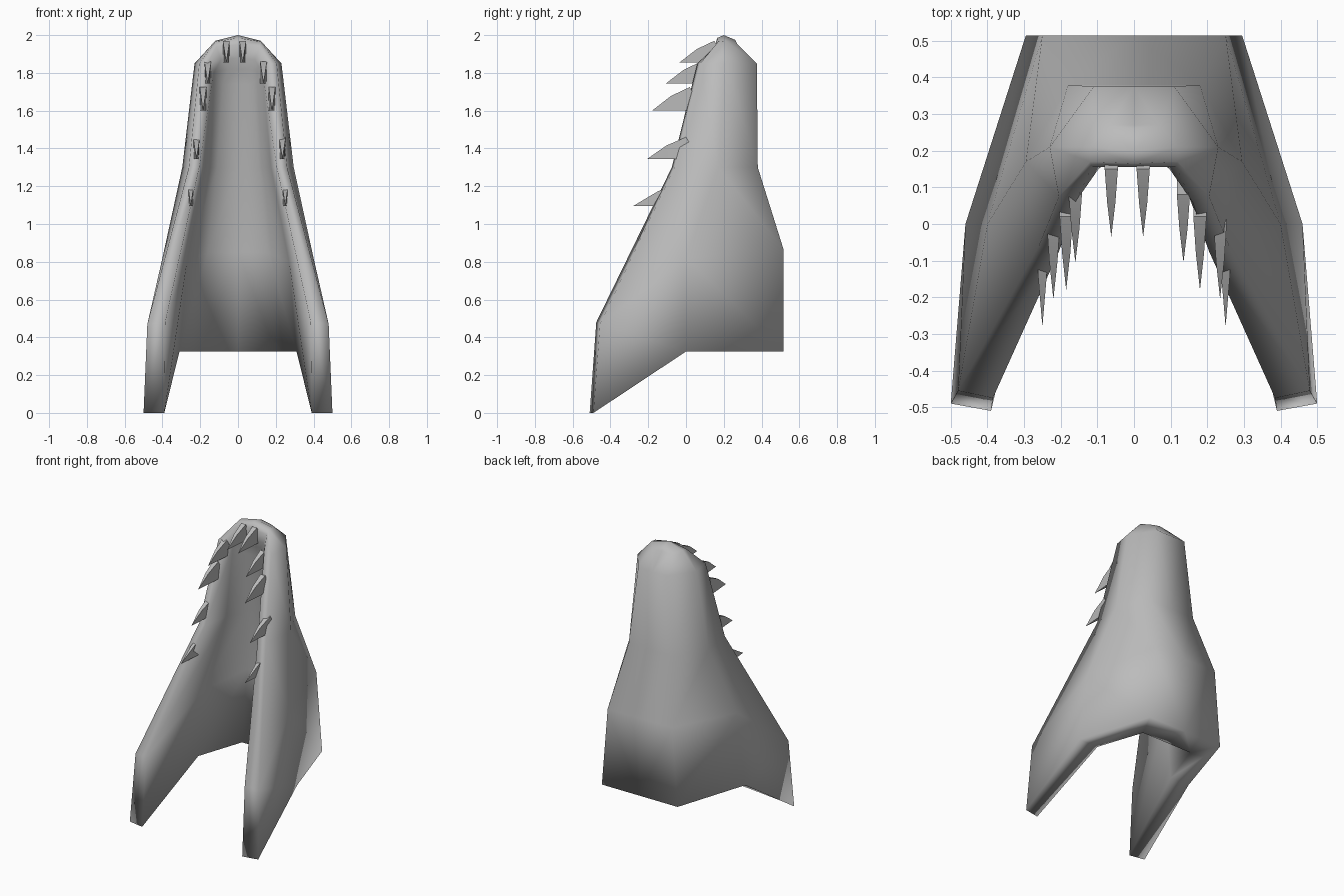
import bpy, bmesh

old = bpy.data.objects.get("Cube")
if old:
    bpy.data.objects.remove(old, do_unlink=True)

# One plain grey for everything
grey = bpy.data.materials.new("plain_grey")
grey.use_nodes = True
grey.diffuse_color = (0.5, 0.5, 0.5, 1)
bsdf = next(n for n in grey.node_tree.nodes if n.type == 'BSDF_PRINCIPLED')
bsdf.inputs["Base Color"].default_value = (0.5, 0.5, 0.5, 1)
bsdf.inputs["Roughness"].default_value = 0.6


def finish(bm, name, angle):
    """Turn a bmesh into a shaded object with the grey material."""
    bmesh.ops.recalc_face_normals(bm, faces=bm.faces[:])
    mesh = bpy.data.meshes.new(name)
    bm.to_mesh(mesh)
    bm.free()
    mesh.materials.append(grey)
    obj = bpy.data.objects.new(name, mesh)
    bpy.context.collection.objects.link(obj)
    bpy.ops.object.select_all(action='DESELECT')
    obj.select_set(True)
    bpy.context.view_layer.objects.active = obj
    bpy.ops.object.shade_smooth_by_angle(angle=angle)
    return obj


# Jaw half sections, open end to tip. Each holds: outer back corner, outer side,
# outer rim, inner rim, inner side, inner back corner.
sections = [
    [(.295, .515, .325), (.46, 0, .325), (.5, -.49, 0),
     (.39, -.51, 0), (.31, 0, .325), (.2, .33, .325)],
    [(.25, .515, .87), (.4, 0, .82), (.48, -.455, .47),
     (.385, -.475, .48), (.27, 0, .8), (.16, .33, .85)],
    [(.18, .38, 1.3), (.295, .17, 1.3), (.26, -.06, 1.3),
     (.205, -.075, 1.3), (.175, .12, 1.3), (.11, .25, 1.3)],
    [(.11, .375, 1.85), (.23, .21, 1.85), (.205, .075, 1.85),
     (.16, .06, 1.85), (.13, .13, 1.8), (.08, .2, 1.74)],
    [(.07, .27, 1.955), (.12, .21, 1.97), (.12, .17, 1.965),
     (.115, .155, 1.94), (.09, .16, 1.87), (.05, .18, 1.82)],
    [(0, .26, 1.975), (0, .2, 2), (0, .165, 1.985),
     (0, .155, 1.95), (0, .16, 1.88), (0, .18, 1.82)],
]

# Jaw shell: skin the sections, close the open end, mirror across x
bm = bmesh.new()
rings = []
for sec in sections:
    full = [(0, *sec[0][1:])] + sec + [(0, *sec[-1][1:])]
    rings.append([bm.verts.new(p) for p in full])
for low, high in zip(rings, rings[1:]):
    for i in range(len(low) - 1):
        bm.faces.new((low[i], low[i + 1], high[i + 1], high[i]))
end = rings[0]
for i in range(3):
    bm.faces.new((end[i], end[i + 1], end[-2 - i], end[-1 - i]))
bmesh.ops.remove_doubles(bm, verts=bm.verts[:], dist=0.0005)
jaw = finish(bm, "jaw_shell", 1.75)
mirror = jaw.modifiers.new("mirror", 'MIRROR')
mirror.use_clip = True


def tooth(name, x, z, tip_y, base_y, height, width):
    """Tapering tooth with a flat lower edge and a base sloping with the rim."""
    bm = bmesh.new()
    loops = []
    for t, size in ((0, 1), (.5, .62)):
        low_y = base_y + .07 + (tip_y - base_y - .07) * t
        top_y = base_y + (tip_y - base_y) * t
        w = width * size / 2
        top = z + height * size
        loops.append([bm.verts.new(p) for p in (
            (x - w, low_y, z), (x + w, low_y, z),
            (x + w, top_y, top), (x - w, top_y, top))])
    for i in range(4):
        j = (i + 1) % 4
        bm.faces.new((loops[0][i], loops[0][j], loops[1][j], loops[1][i]))
    tip = bm.verts.new((x, tip_y, z))
    for i in range(4):
        bm.faces.new((loops[1][i], loops[1][(i + 1) % 4], tip))
    bm.faces.new(loops[0][::-1])
    finish(bm, name, 0.6)


# Teeth rows: right x, left x, lower z, tip y, top of base y, height
rows = [
    (-.25, .25, 1.095, -.28, -.02, .125),
    (-.22, .235, 1.345, -.205, .0, .115),
    (-.185, .18, 1.6, -.18, .02, .125),
    (-.16, .135, 1.745, -.105, .08, .115),
    (-.062, .025, 1.855, -.035, .15, .115),
]
for n, (right, left, z, tip_y, base_y, height) in enumerate(rows, 1):
    for side, x in (("right", right), ("left", left)):
        tooth(f"tooth_{side}_{n}", x, z, tip_y, base_y, height, .036)
